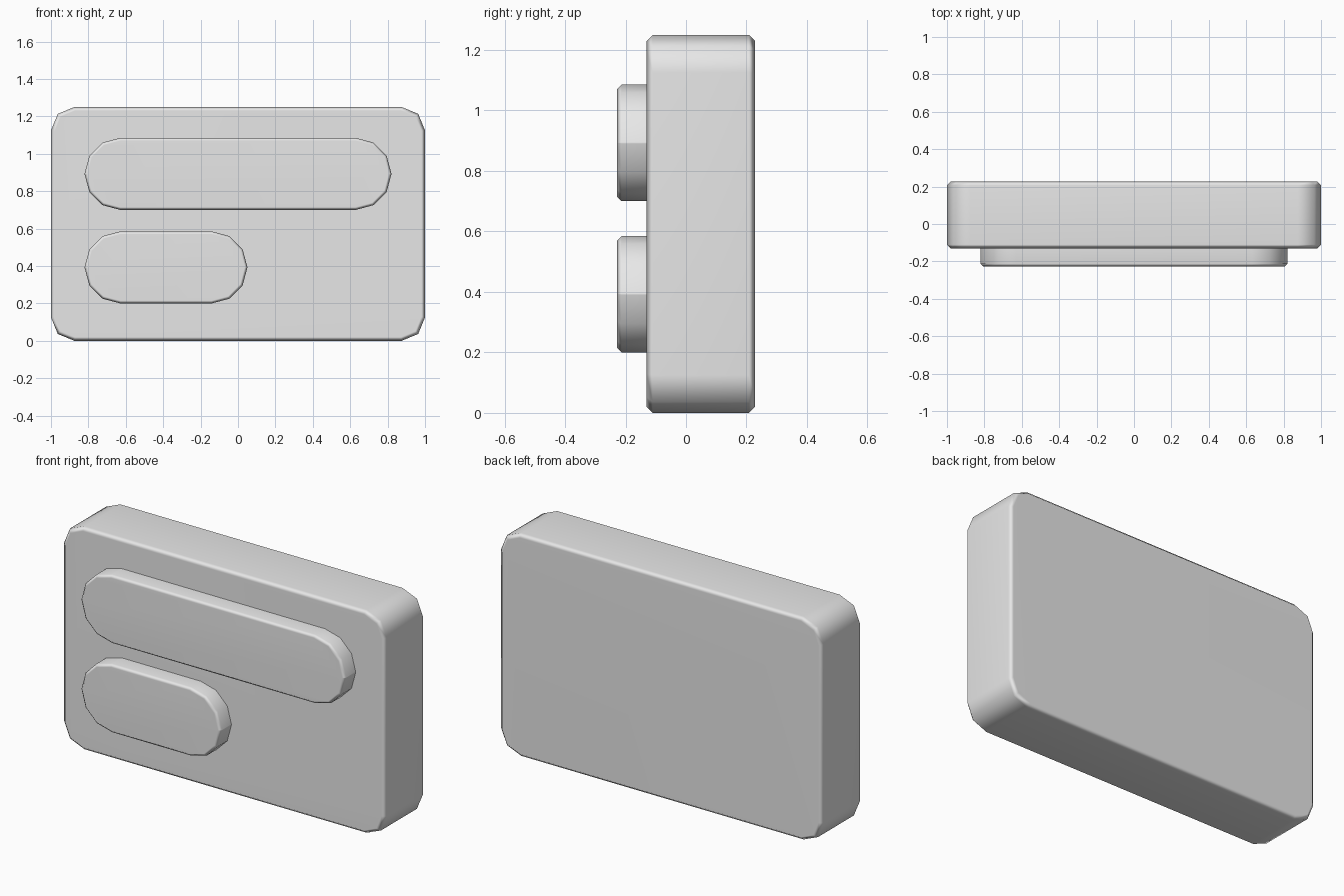
import bpy
import bmesh
from math import cos, sin, pi, radians

cube = bpy.data.objects.get("Cube")
if cube:
    bpy.data.objects.remove(cube, do_unlink=True)

grey = bpy.data.materials.new("light_grey")
grey.use_nodes = True
grey.diffuse_color = (0.8, 0.8, 0.8, 1)
grey.node_tree.nodes["Principled BSDF"].inputs["Base Color"].default_value = (0.8, 0.8, 0.8, 1)


def rounded_slab(name, x0, x1, z0, z1, front, back, radius, segments, chamfer, both_rims):
    """Rounded rectangle in the xz plane, extruded along y with chamfered rims."""
    bm = bmesh.new()
    corners = [(x1 - radius, z1 - radius), (x0 + radius, z1 - radius),
               (x0 + radius, z0 + radius), (x1 - radius, z0 + radius)]
    outline = []
    for quarter, (cx, cz) in enumerate(corners):
        for step in range(segments + 1):
            a = (quarter + step / segments) * pi / 2
            outline.append(bm.verts.new((cx + radius * cos(a), front, cz + radius * sin(a))))
    face = bm.faces.new(outline)
    extruded = bmesh.ops.extrude_face_region(bm, geom=[face], use_keep_orig=True)
    moved = [v for v in extruded["geom"] if isinstance(v, bmesh.types.BMVert)]
    bmesh.ops.translate(bm, verts=moved, vec=(0, back - front, 0))
    bmesh.ops.recalc_face_normals(bm, faces=bm.faces[:])

    # Chamfer the front rim, and the back rim where it is exposed
    depths = [front, back] if both_rims else [front]
    rims = [e for e in bm.edges
            if any(all(abs(v.co.y - d) < 1e-5 for v in e.verts) for d in depths)]
    bmesh.ops.bevel(bm, geom=rims, offset=chamfer, offset_type='OFFSET',
                    segments=1, profile=0.5, affect='EDGES')

    mesh = bpy.data.meshes.new(name)
    bm.to_mesh(mesh)
    bm.free()
    mesh.materials.append(grey)
    obj = bpy.data.objects.new(name, mesh)
    bpy.context.collection.objects.link(obj)

    # Smooth shading that keeps the broad faces flat
    bpy.ops.object.select_all(action='DESELECT')
    obj.select_set(True)
    bpy.context.view_layer.objects.active = obj
    bpy.ops.object.shade_smooth_by_angle(angle=radians(60))
    normals = obj.modifiers.new("Weighted normals", 'WEIGHTED_NORMAL')
    normals.keep_sharp = True
    return obj


# Main panel
rounded_slab("panel_body", -1, 1, 0, 1.25, -0.13, 0.228, 0.125, 2, 0.02, True)

# Raised bars on the front, seated slightly into the panel
for name, right_end, bottom in (("upper_bar", 0.82, 0.70), ("lower_bar", 0.05, 0.20)):
    rounded_slab(name, -0.82, right_end, bottom, bottom + 0.385,
                 -0.228, -0.12, 0.19, 3, 0.015, False)
